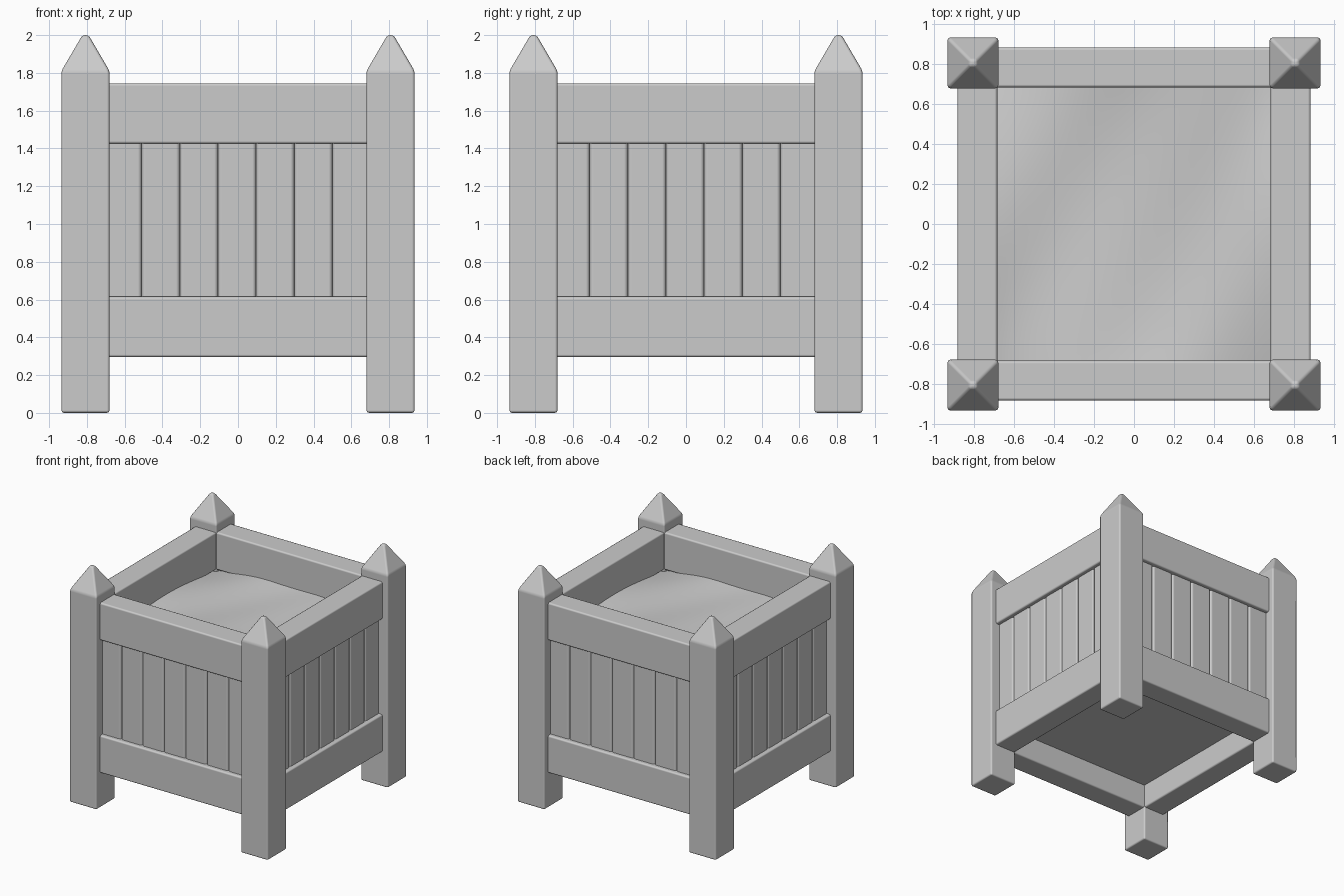
import bpy, bmesh, math
from mathutils import Matrix, Vector

if "Cube" in bpy.data.objects:
    bpy.data.objects.remove(bpy.data.objects["Cube"], do_unlink=True)

GREY = (0.6, 0.6, 0.6, 1.0)
mat = bpy.data.materials.new("plain grey")
mat.use_nodes = True
mat.diffuse_color = GREY
mat.node_tree.nodes["Principled BSDF"].inputs["Base Color"].default_value = GREY


def finish(name, bm, bevel=0.0, turn=0.0):
    """Turn the part about the middle, make an object and round its edges."""
    bmesh.ops.rotate(bm, verts=bm.verts, cent=(0, 0, 0),
                     matrix=Matrix.Rotation(turn, 3, 'Z'))
    bmesh.ops.recalc_face_normals(bm, faces=bm.faces)
    for f in bm.faces:
        f.smooth = True
    mesh = bpy.data.meshes.new(name)
    bm.to_mesh(mesh)
    bm.free()
    mesh.materials.append(mat)
    obj = bpy.data.objects.new(name, mesh)
    bpy.context.collection.objects.link(obj)
    if bevel:
        mod = obj.modifiers.new("rounded edges", 'BEVEL')
        mod.width = bevel
        mod.segments = 2
        mod.limit_method = 'ANGLE'
        mod.angle_limit = math.radians(20)
        mod.harden_normals = True


def box(low, high):
    bm = bmesh.new()
    bmesh.ops.create_cube(bm, size=1)
    low, high = Vector(low), Vector(high)
    for v in bm.verts:
        v.co = (low + high) / 2 + v.co * (high - low)
    return bm


SIDES = ("front", "right", "back", "left")
for i, side in enumerate(SIDES):
    turn = i * math.pi / 2

    # Corner post with a pointed cap
    bm = box((0.68, -0.935, 0), (0.935, -0.68, 1.81))
    bm.faces.ensure_lookup_table()
    top = max(bm.faces, key=lambda f: f.calc_center_median().z)
    cap = bmesh.ops.extrude_face_region(bm, geom=[top])["geom"]
    bmesh.ops.delete(bm, geom=[top], context='FACES_ONLY')
    mid = Vector((0.8075, -0.8075, 2.0))
    for v in (g for g in cap if isinstance(g, bmesh.types.BMVert)):
        v.co = mid + Vector((v.co.x - mid.x, v.co.y - mid.y, 0)) * 0.13
    finish(f"{side}_corner_post", bm, 0.014, turn)

    # Rails
    for name, z in (("lower", 0.295), ("upper", 1.425)):
        finish(f"{side}_{name}_rail",
               box((-0.70, -0.885, z), (0.70, -0.685, z + 0.32)), 0.014, turn)

    # Upright slats, butted together with rounded grooves between
    for k in range(7):
        x = -0.712 + k * 0.202
        finish(f"{side}_slat_{k + 1}",
               box((x, -0.85, 0.5), (x + 0.202, -0.73, 1.5)), 0.02, turn)

# Floor
finish("floor", box((-0.72, -0.72, 0.5), (0.72, 0.72, 0.55)), 0.005)

# Shallow, gently uneven soil
bm = bmesh.new()
bmesh.ops.create_grid(bm, x_segments=24, y_segments=24, size=0.72)
for v in bm.verts:
    x, y = v.co.x, v.co.y
    dish = 0.08 * (x * x + y * y) - 0.4 * x * x * y * y
    v.co.z = 1.43 + dish + 0.006 * math.cos(9 * x - 5 * y)
finish("soil", bm)
